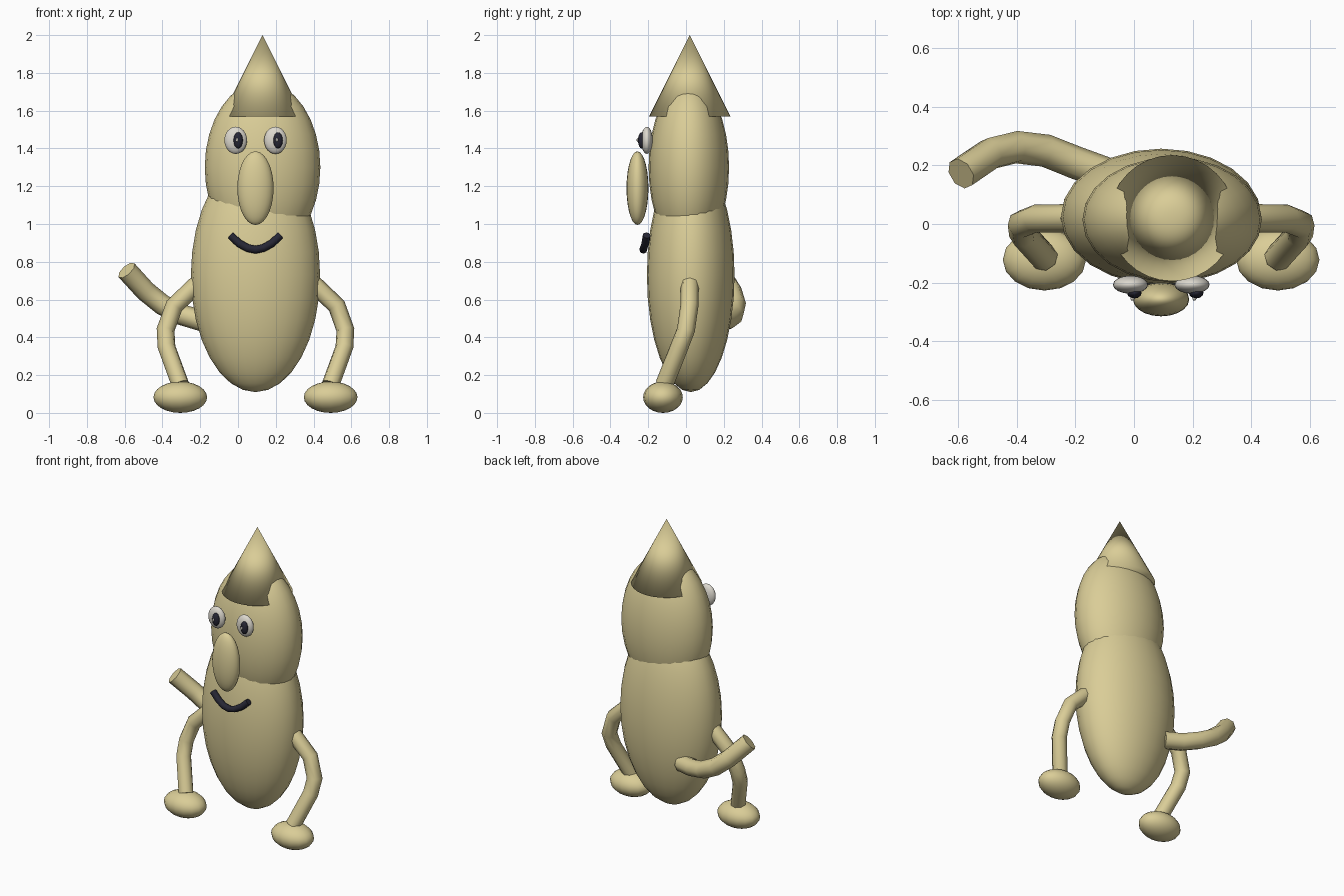
import bpy
import math

if "Cube" in bpy.data.objects:
    bpy.data.objects.remove(bpy.data.objects["Cube"])


def material(name, color):
    m = bpy.data.materials.new(name)
    m.diffuse_color = (*color, 1)
    m.use_nodes = True
    m.node_tree.nodes["Principled BSDF"].inputs["Base Color"].default_value = m.diffuse_color
    return m


TAN = material("tan", (0.70, 0.61, 0.31))
WHITE = material("off_white", (0.72, 0.69, 0.62))
DARK = material("dark_navy", (0.02, 0.02, 0.035))
AXIS = 0.0925  # the body's own plane of symmetry


def finish(ob, name, mat):
    ob.name = name
    ob.data.materials.clear()
    ob.data.materials.append(mat)
    for p in ob.data.polygons:
        p.use_smooth = True
    return ob


def ellipsoid(name, center, radii, mat, segments=20, rings=14):
    bpy.ops.mesh.primitive_uv_sphere_add(segments=segments, ring_count=rings,
                                         radius=1, location=center)
    ob = bpy.context.object
    ob.scale = radii
    return finish(ob, name, mat)


def tube(name, points, radius, mat):
    """Eight-sided capped tube along a bent path."""
    cu = bpy.data.curves.new(name, 'CURVE')
    cu.dimensions = '3D'
    cu.bevel_depth = radius
    cu.bevel_resolution = 2
    cu.use_fill_caps = True
    sp = cu.splines.new('POLY')
    sp.points.add(len(points) - 1)
    for p, co in zip(sp.points, points):
        p.co = (*co, 1)
    tmp = bpy.data.objects.new(name + "_path", cu)
    bpy.context.collection.objects.link(tmp)
    dg = bpy.context.evaluated_depsgraph_get()
    mesh = bpy.data.meshes.new_from_object(tmp.evaluated_get(dg))
    bpy.data.objects.remove(tmp)
    ob = bpy.data.objects.new(name, mesh)
    bpy.context.collection.objects.link(ob)
    finish(ob, name, mat)
    bpy.ops.object.select_all(action='DESELECT')
    ob.select_set(True)
    bpy.context.view_layer.objects.active = ob
    bpy.ops.object.shade_smooth_by_angle(angle=math.radians(60))
    return ob


# Body, head and nose
ellipsoid("body", (AXIS, 0.025, 0.73), (0.342, 0.232, 0.62), TAN, 24, 16)
ellipsoid("head", (0.13, 0.015, 1.30), (0.306, 0.213, 0.455), TAN, 24, 16)
ellipsoid("nose", (AXIS, -0.257, 1.19), (0.096, 0.058, 0.195), TAN)

# Pointed hat, smooth over its base rim
bpy.ops.mesh.primitive_cone_add(vertices=32, radius1=0.215, radius2=0, depth=0.43,
                                location=(0.13, 0.02, 1.785))
finish(bpy.context.object, "hat", TAN)

# Eyes, pupils and small glints
for side, x, px in (("left", -0.012, 0.001), ("right", 0.198, 0.212)):
    ellipsoid(side + "_eye", (x, -0.207, 1.443), (0.06, 0.031, 0.072), WHITE, 16, 12)
    ellipsoid(side + "_pupil", (px, -0.235, 1.443), (0.025, 0.019, 0.043), DARK, 12, 8)
    ellipsoid(side + "_glint", (px - 0.006, -0.255, 1.445), (0.007, 0.007, 0.01), WHITE, 8, 6)

# Smiling mouth
tube("mouth", [(-0.04, -0.208, 0.94), (0.005, -0.215, 0.898), (0.05, -0.224, 0.873),
               (AXIS, -0.226, 0.864), (0.135, -0.224, 0.873), (0.18, -0.215, 0.898),
               (0.225, -0.208, 0.94)], 0.021, DARK)

# Bent legs with flattened feet
LEG = [(0.31, 0.02, 0.68), (0.43, 0.018, 0.567), (0.476, 0.0, 0.44),
       (0.471, -0.035, 0.35), (0.398, -0.115, 0.15)]
for side, s in (("left", -1), ("right", 1)):
    tube(side + "_leg", [(AXIS + s * x, y, z) for x, y, z in LEG], 0.048, TAN)
    ellipsoid(side + "_foot", (AXIS + s * 0.398, -0.122, 0.083),
              (0.142, 0.105, 0.083), TAN, 16, 12)

# Tail curling out to one side
tube("tail", [(-0.09, 0.17, 0.48), (-0.2, 0.21, 0.49), (-0.3, 0.25, 0.52),
              (-0.4, 0.262, 0.572), (-0.49, 0.24, 0.645), (-0.59, 0.172, 0.755)],
     0.056, TAN)
